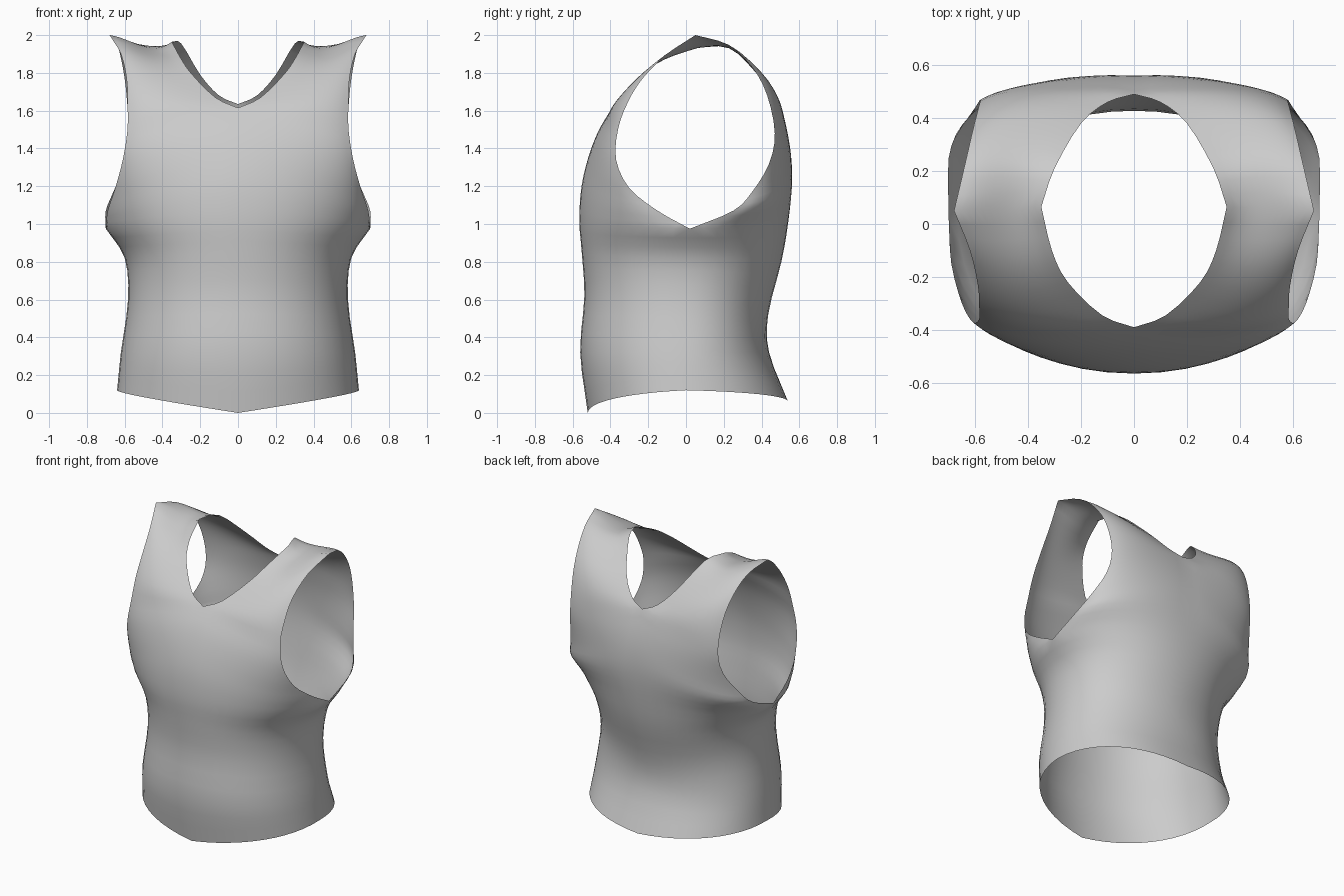
import bpy, bmesh
from mathutils import Vector

if "Cube" in bpy.data.objects:
    bpy.data.objects.remove(bpy.data.objects["Cube"])

# Each row: inner edge (centre line, then neckline), outer edge (side seam, then armhole), roundness
SEAM = [(.64, 0, .12), (.62, 0, .32), (.582, 0, .6), (.60, .01, .82), (.70, .02, .975)]
SHOULDER_IN, SHOULDER_OUT = (.35, .065, 1.965), (.68, .05, 2.0)
ROUND = [1, 1, 1, 1, 1, .85, .65, .5, .45, .4, .3, .15, 0]

FRONT_IN = [(0, -.52, 0), (0, -.56, .32), (0, -.538, .62), (0, -.552, .85), (0, -.565, 1.02),
            (0, -.553, 1.2), (0, -.515, 1.36), (0, -.46, 1.5), (0, -.39, 1.615),
            (.12, -.345, 1.67), (.25, -.22, 1.8), (.31, -.1, 1.89), SHOULDER_IN]
FRONT_OUT = SEAM + [(.69, -.15, 1.07), (.65, -.30, 1.19), (.61, -.37, 1.34), (.585, -.36, 1.5),
                    (.585, -.31, 1.64), (.59, -.23, 1.77), (.62, -.1, 1.9), SHOULDER_OUT]
BACK_IN = [(0, .54, .06), (0, .44, .32), (0, .435, .52), (0, .505, .8), (0, .54, 1.0),
           (0, .56, 1.2), (0, .555, 1.36), (0, .53, 1.5), (0, .49, 1.635),
           (.1, .46, 1.68), (.2, .38, 1.79), (.30, .21, 1.955), SHOULDER_IN]
BACK_OUT = SEAM + [(.70, .25, 1.07), (.66, .35, 1.17), (.60, .44, 1.32), (.58, .47, 1.48),
                   (.59, .43, 1.68), (.61, .35, 1.83), (.64, .22, 1.95), SHOULDER_OUT]
STEPS, COLS = 3, 12


def spline(pts, steps=STEPS):
    """Smooth curve through all points."""
    p = [Vector(q) for q in pts]
    p = [2 * p[0] - p[1]] + p + [2 * p[-1] - p[-2]]
    out = []
    for i in range(1, len(p) - 2):
        a, b, c, d = p[i - 1:i + 3]
        for s in range(steps):
            t = s / steps
            out.append(.5 * (2 * b + (c - a) * t + (2 * a - 5 * b + 4 * c - d) * t * t
                             + (3 * b - a - 3 * c + d) * t ** 3))
    return out + [p[-2]]


def cornered(pts, k):
    """Curve with a sharp corner at point k."""
    return spline(pts[:k + 1])[:-1] + spline(pts[k:])


def add_panel(bm, inner, outer, side):
    ins, outs = cornered(inner, 8), cornered(outer, 4)
    rnd = [v.x for v in spline([(r, 0, 0) for r in ROUND])]
    grid = []
    for c, e, r in zip(ins, outs, rnd):
        r = min(max(r, 0), 1)
        d = e - c
        p1 = c + Vector((d.x * (.34 + .26 * r), d.y * .33 * (1 - r), d.z * (.33 + .17 * r)))
        p2 = c + Vector((d.x * (.67 + .33 * r), d.y * (.67 - .27 * r), d.z * (.67 + .2 * r)))
        bulge = side * .2 * r * (1 - r)
        p1.y += bulge
        p2.y += bulge
        p1.z -= .1 * (1 - r) ** 4          # dip in the shoulder strap
        row = []
        for j in range(COLS + 1):
            t = j / COLS
            s = 1 - t
            row.append(bm.verts.new(c * s ** 3 + p1 * 3 * s * s * t + p2 * 3 * s * t * t + e * t ** 3))
        grid.append(row)
    for a, b in zip(grid, grid[1:]):
        for j in range(COLS):
            bm.faces.new((a[j], a[j + 1], b[j + 1], b[j]))


# Right half of the vest: front and back panels joined at side seam and shoulder
bm = bmesh.new()
add_panel(bm, FRONT_IN, FRONT_OUT, -1)
add_panel(bm, BACK_IN, BACK_OUT, 1)
bmesh.ops.remove_doubles(bm, verts=bm.verts, dist=.0005)
bmesh.ops.recalc_face_normals(bm, faces=bm.faces)
# make the shell face outwards
bm.faces.ensure_lookup_table()
if bm.faces[0].normal.y > 0:
    bmesh.ops.reverse_faces(bm, faces=bm.faces)
mesh = bpy.data.meshes.new("vest")
bm.to_mesh(mesh)
bm.free()
vest = bpy.data.objects.new("vest", mesh)
bpy.context.collection.objects.link(vest)

# Left half
mirror = vest.modifiers.new("mirror", 'MIRROR')
mirror.use_axis[0] = True
mirror.merge_threshold = .001

bpy.context.view_layer.objects.active = vest
vest.select_set(True)
bpy.ops.object.shade_smooth_by_angle(angle=.9)
